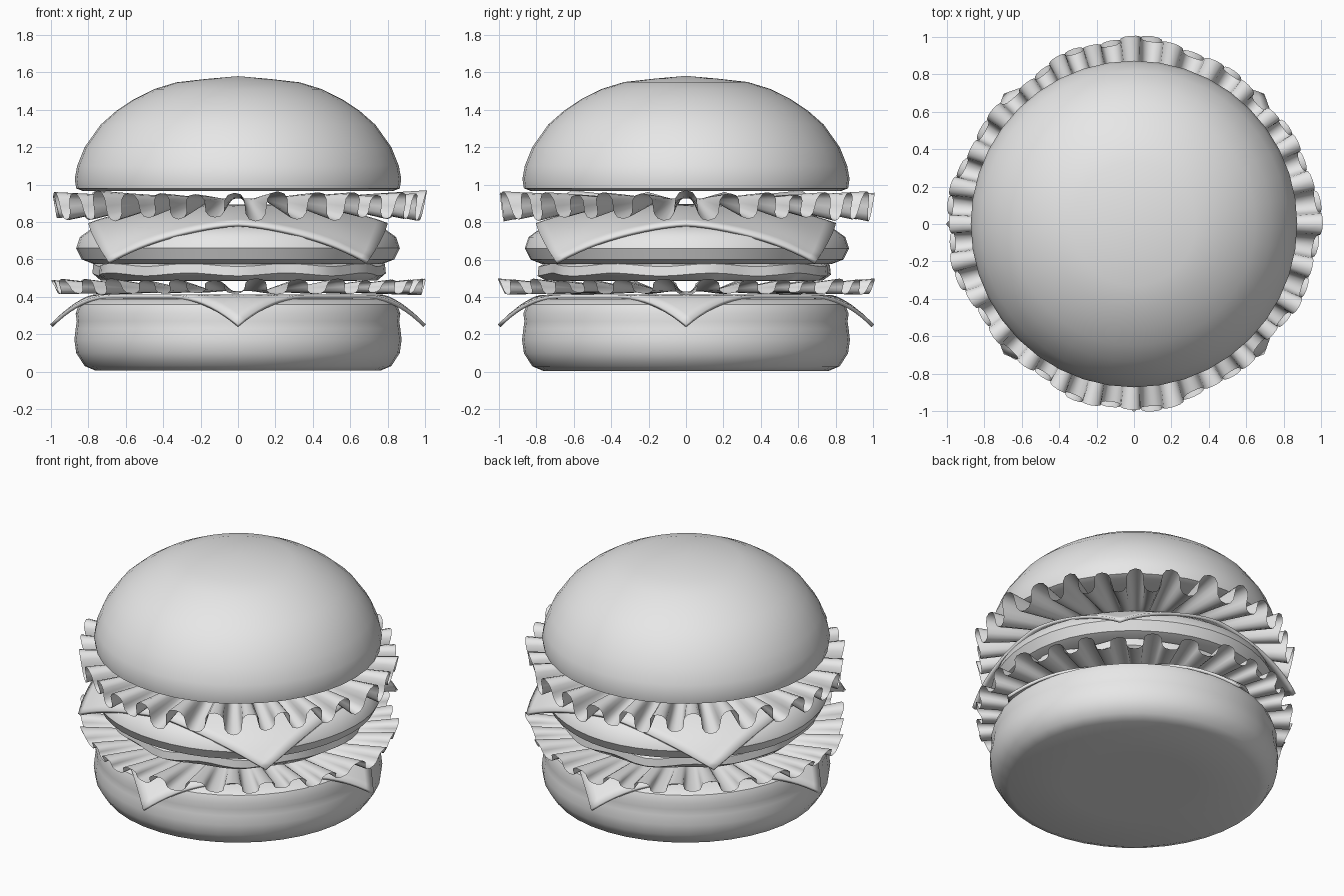
import bpy, math

if "Cube" in bpy.data.objects:
    bpy.data.objects.remove(bpy.data.objects["Cube"])

TAU = 2 * math.pi
grey = bpy.data.materials.new("plain grey")
grey.diffuse_color = (0.8, 0.8, 0.8, 1)
grey.use_nodes = True
grey.node_tree.nodes["Principled BSDF"].inputs["Base Color"].default_value = grey.diffuse_color


def make_object(name, verts, faces, sharp=40):
    mesh = bpy.data.meshes.new(name)
    mesh.from_pydata(verts, [], faces)
    mesh.materials.append(grey)
    mesh.shade_smooth()
    mesh.set_sharp_from_angle(angle=math.radians(sharp))
    ob = bpy.data.objects.new(name, mesh)
    bpy.context.collection.objects.link(ob)
    return ob


def lathe(name, profile, n=40, wobble=lambda a, i: (1, 0)):
    """Spin a profile whose first and last points lie on the axis."""
    verts = [(0, 0, profile[0][1])]
    rings = profile[1:-1]
    for i, (r, z) in enumerate(rings):
        for k in range(n):
            a = TAU * k / n
            s, dz = wobble(a, i)
            verts.append((r * s * math.cos(a), r * s * math.sin(a), z + dz))
    verts.append((0, 0, profile[-1][1]))
    top, last = len(verts) - 1, 1 + (len(rings) - 1) * n
    faces = []
    for k in range(n):
        m = (k + 1) % n
        faces.append((0, 1 + m, 1 + k))
        faces.append((top, last + k, last + m))
        for i in range(len(rings) - 1):
            b = 1 + i * n
            faces.append((b + k, b + m, b + n + m, b + n + k))
    return make_object(name, verts, faces)


def cheese(name, half, turn, drape, n=28):
    """Thin square sheet shaped by drape(u, v) -> (scale, z)."""
    verts, faces = [], []
    c, s = math.cos(turn), math.sin(turn)
    for j in range(n + 1):
        for i in range(n + 1):
            u, v = 2 * i / n - 1, 2 * j / n - 1
            k, z = drape(u, v)
            x, y = u * half * k, v * half * k
            verts.append((c * x - s * y, s * x + c * y, z))
    for j in range(n):
        for i in range(n):
            a = j * (n + 1) + i
            faces.append((a, a + 1, a + n + 2, a + n + 1))
    ob = make_object(name, verts, faces)
    mod = ob.modifiers.new("thickness", 'SOLIDIFY')
    mod.thickness = 0.02
    return ob


def lettuce(name, z_in, z_out, amp, phase, waves=28, steps=12, rings=8):
    """Flat leaf whose rim folds into ruffles."""
    n = waves * steps
    verts, faces = [(0, 0, z_in)], []
    for i in range(rings + 1):
        t = i / rings
        for k in range(n):
            a = TAU * k / n
            p = waves * a + phase
            # uneven depth and reach from one ruffle to the next
            depth = amp * (0.84 + 0.16 * math.cos(4 * a) * math.cos(9 * a))
            reach = 0.965 + 0.02 * math.cos(4 * a) + 0.012 * math.sin(13 * a + 1)
            fold = t * 0.5 * math.sin(2 * p) / waves
            r = 0.42 + (reach - 0.42) * t + 0.015 * t * math.cos(p)
            z = z_in + (z_out - z_in) * t + depth * t ** 0.9 * math.cos(p)
            b = a + fold + 0.02 * t * math.sin(5 * a)
            verts.append((r * math.cos(b), r * math.sin(b), z))
    for k in range(n):
        m = (k + 1) % n
        faces.append((0, 1 + k, 1 + m))
        for i in range(rings):
            b = 1 + i * n
            faces.append((b + k, b + n + k, b + n + m, b + m))
    return make_object(name, verts, faces, 60)


# Buns
lathe("bottom_bun", [(0, 0.005), (0.4, 0.005), (0.76, 0.005), (0.82, 0.03), (0.865, 0.1),
                     (0.875, 0.17), (0.868, 0.23), (0.862, 0.27), (0.868, 0.31),
                     (0.85, 0.36), (0.8, 0.388), (0.6, 0.39), (0, 0.39)])
lathe("top_bun", [(0, 0.968), (0.5, 0.968), (0.83, 0.966), (0.865, 0.98), (0.873, 1.03),
                  (0.86, 1.1), (0.82, 1.2), (0.735, 1.32), (0.65, 1.395), (0.56, 1.455),
                  (0.45, 1.51), (0.33, 1.547), (0.17, 1.565), (0, 1.58)])

# Lower filling: thin wavy slice under the patty
lathe("wavy_slice", [(0, 0.485), (0.5, 0.485), (0.73, 0.487), (0.775, 0.52), (0.77, 0.57),
                     (0.7, 0.6), (0, 0.6)], 64,
      lambda a, i: (1 + 0.015 * math.sin(11 * a) + 0.012 * math.sin(7 * a + 1),
                    0.008 * math.sin(9 * a) if i in (2, 3) else 0))
lathe("patty", [(0, 0.58), (0.5, 0.58), (0.77, 0.575), (0.835, 0.6), (0.865, 0.66),
                (0.845, 0.72), (0.775, 0.77), (0.6, 0.82), (0.3, 0.85), (0, 0.855)], 48,
      lambda a, i: (1 + 0.006 * math.sin(5 * a), 0))


# Cheese slices: a diamond on the bun, a square over the patty
def lower_drape(u, v):
    k = 1 - 0.04 * (u * v) ** 2
    r = 0.74 * k * math.hypot(u, v)
    return k, 0.412 - 1.4 * max(0, r - 0.77) ** 1.5


def upper_drape(u, v):
    m = abs(u * v)
    edge = (abs(u) ** 6 + abs(v) ** 6) ** (1 / 6)
    return 1 - 0.13 * m ** 2, 0.895 - 0.1 * min(edge, 1) ** 3 - 0.205 * m ** 1.5


cheese("lower_cheese", 0.74, math.pi / 4, lower_drape)
cheese("upper_cheese", 0.8, 0, upper_drape)

# Lettuce leaves
lettuce("lower_lettuce", 0.43, 0.455, 0.046, math.pi)
lettuce("upper_lettuce", 0.925, 0.885, 0.085, 0)
